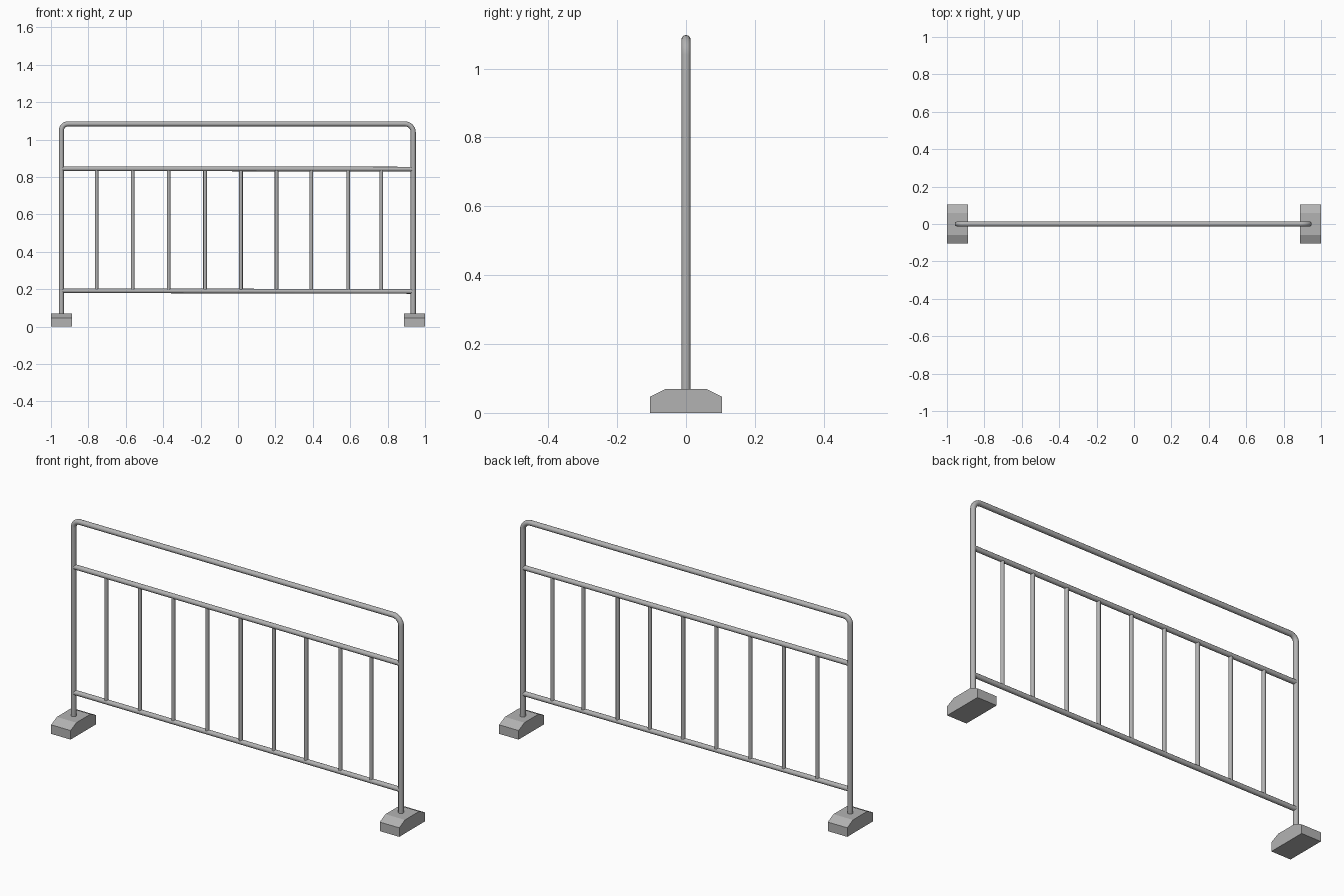
import bpy, bmesh
from math import sin, cos, pi, radians

if "Cube" in bpy.data.objects:
    bpy.data.objects.remove(bpy.data.objects["Cube"])

metal = bpy.data.materials.new("dark_grey_metal")
metal.diffuse_color = (0.45, 0.45, 0.45, 1)
metal.use_nodes = True
metal.node_tree.nodes["Principled BSDF"].inputs["Base Color"].default_value = metal.diffuse_color


def tube(name, points, radius):
    """Round smooth tube along a path in the y = 0 plane."""
    cu = bpy.data.curves.new(name, 'CURVE')
    cu.dimensions = '3D'
    cu.bevel_depth = radius
    cu.bevel_resolution = 4
    cu.use_fill_caps = True
    cu.materials.append(metal)
    sp = cu.splines.new('POLY')
    sp.points.add(len(points) - 1)
    for p, (x, z) in zip(sp.points, points):
        p.co = (x, 0, z, 1)
    ob = bpy.data.objects.new(name, cu)
    bpy.context.collection.objects.link(ob)
    bpy.ops.object.select_all(action='DESELECT')
    ob.select_set(True)
    bpy.context.view_layer.objects.active = ob
    bpy.ops.object.convert(target='MESH')
    bpy.ops.object.shade_smooth_by_angle(angle=radians(40))


def arc(cx, cz, r, a0, a1, n=8):
    return [(cx + r * cos(a0 + (a1 - a0) * i / n),
             cz + r * sin(a0 + (a1 - a0) * i / n)) for i in range(n + 1)]


def foot(name, x0, x1):
    """Flat-faced block: chamfered y-z profile extruded along x."""
    profile = [(-.105, 0), (.105, 0), (.105, .047), (.058, .07), (-.058, .07), (-.105, .047)]
    bm = bmesh.new()
    face = bm.faces.new([bm.verts.new((x0, y, z)) for y, z in profile])
    ext = bmesh.ops.extrude_face_region(bm, geom=[face])
    bmesh.ops.translate(bm, vec=(x1 - x0, 0, 0),
                        verts=[g for g in ext['geom'] if isinstance(g, bmesh.types.BMVert)])
    bmesh.ops.recalc_face_normals(bm, faces=bm.faces)
    me = bpy.data.meshes.new(name)
    bm.to_mesh(me)
    bm.free()
    me.materials.append(metal)
    bpy.context.collection.objects.link(bpy.data.objects.new(name, me))


# Bent outer frame: two posts and the top bar
LEFT, RIGHT, TOP = -0.944, 0.937, 1.084
RL, RR = 0.035, 0.045
tube("outer_frame",
     [(LEFT, .06)] + arc(LEFT + RL, TOP - RL, RL, pi, pi / 2)
     + arc(RIGHT - RR, TOP - RR, RR, pi / 2, 0) + [(RIGHT, .06)], 0.0135)

# Horizontal rails
tube("upper_rail", [(LEFT, .844), (RIGHT, .842)], 0.0125)
tube("lower_rail", [(LEFT, .192), (RIGHT, .188)], 0.0125)

# Vertical bars
for i, x in enumerate((-.756, -.563, -.371, -.176, .016, .206, .392, .589, .766)):
    tube(f"vertical_bar_{i + 1}", [(x, .19), (x, .842)], 0.0098)

# Feet
foot("foot_left", -1, -.888)
foot("foot_right", .888, 1)
